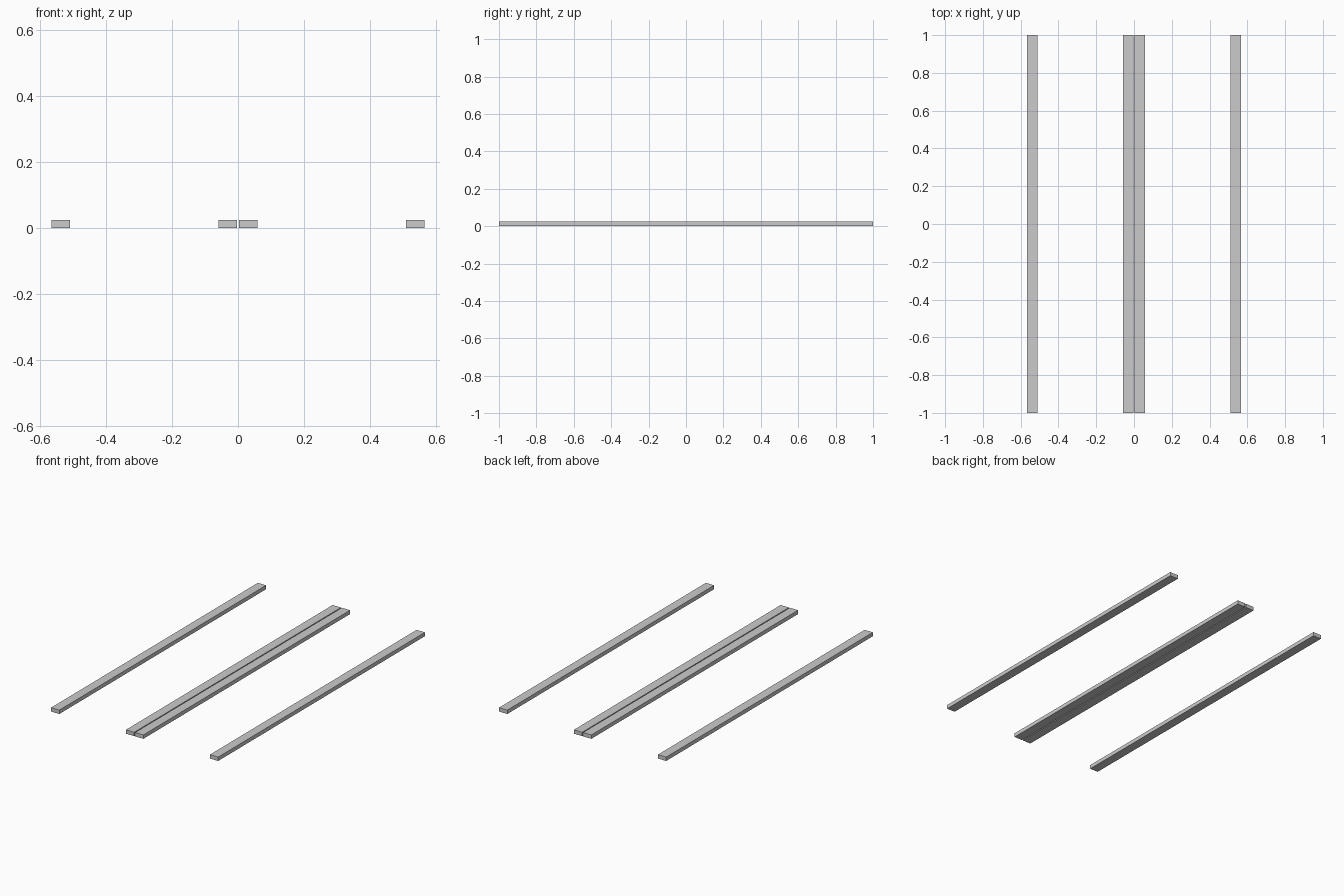
import bpy

if "Cube" in bpy.data.objects:
    bpy.data.objects.remove(bpy.data.objects["Cube"])

WIDTH, LENGTH, HEIGHT = 0.056, 2.0, 0.024


# Plain rectangular bar running front to back, standing on the ground
def bar(name, x):
    bpy.ops.mesh.primitive_cube_add(size=1, location=(x, 0, HEIGHT / 2))
    ob = bpy.context.object
    ob.name = name
    ob.scale = (WIDTH, LENGTH, HEIGHT)
    bpy.ops.object.transform_apply(location=False, rotation=False, scale=True)


# An outer bar and an inner bar on each side, narrow gap in the middle
for side, s in (("left", -1), ("right", 1)):
    bar(side + "_outer_rail", s * 0.538)
    bar(side + "_inner_rail", s * 0.031)
